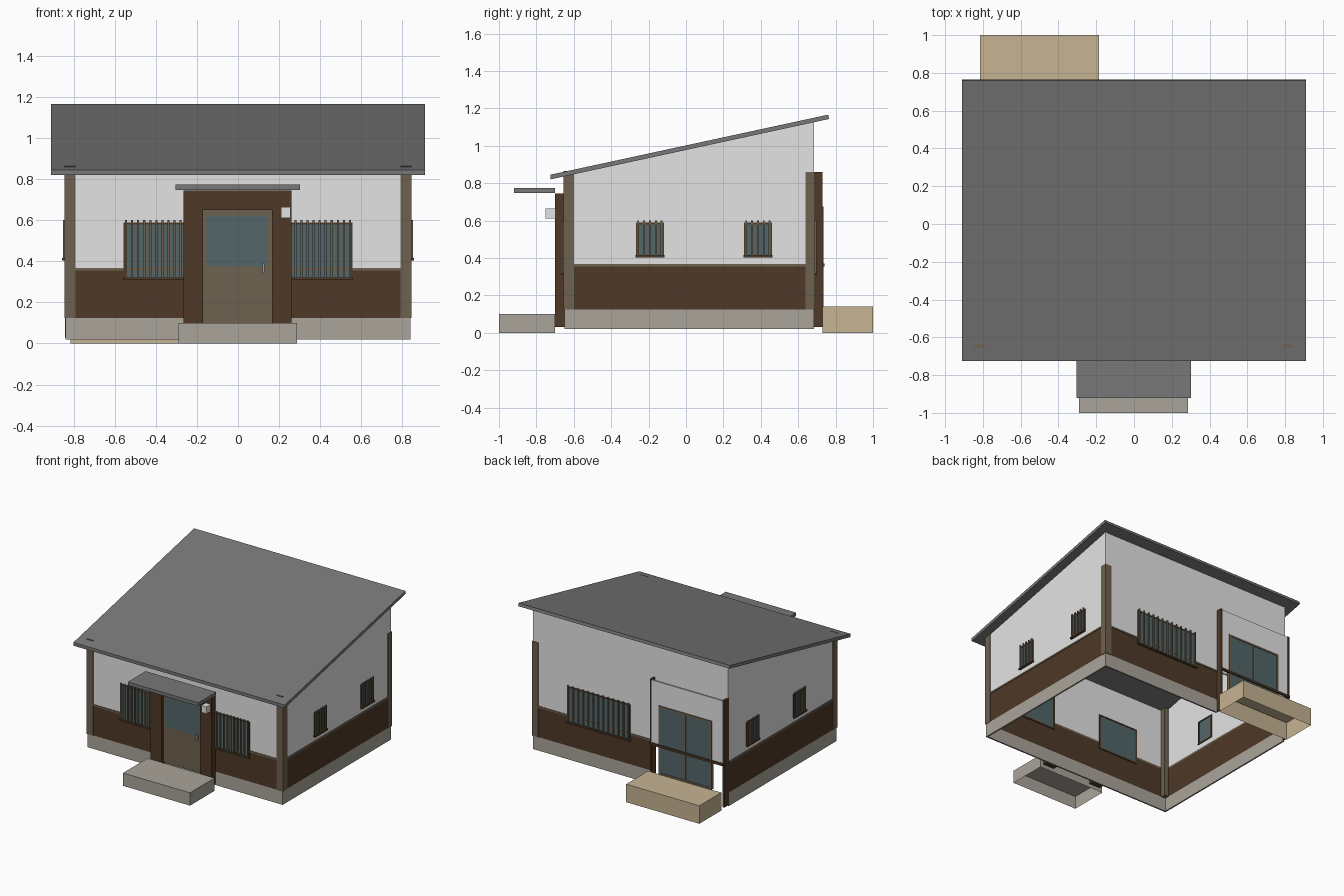
import bpy, bmesh

if "Cube" in bpy.data.objects:
    bpy.data.objects.remove(bpy.data.objects["Cube"])


def material(name, hex_code):
    m = bpy.data.materials.new(name)
    srgb = [int(hex_code[i:i + 2], 16) / 255 for i in (0, 2, 4)]
    m.diffuse_color = [((c + 0.055) / 1.055) ** 2.4 for c in srgb] + [1]
    m.use_nodes = True
    m.node_tree.nodes["Principled BSDF"].inputs["Base Color"].default_value = m.diffuse_color
    return m


WHITE = material("white plaster", "E4E4E4")
ROOF = material("roof grey", "787878")
BROWN = material("dark brown", "4E3927")
WOOD = material("pale brown wood", "6F6250")
GLASS = material("teal glass", "536668")
TAN = material("tan deck", "C6B493")
STONE = material("stone grey", "AAA59B")
METAL = material("handle metal", "A0A0A0")


def finish(name, bm, mat):
    bmesh.ops.recalc_face_normals(bm, faces=bm.faces[:])
    mesh = bpy.data.meshes.new(name)
    bm.to_mesh(mesh)
    bm.free()
    mesh.materials.append(mat)
    ob = bpy.data.objects.new(name, mesh)
    bpy.context.collection.objects.link(ob)
    return ob


def boxes(name, mat, items, open_bottom=False):
    """Mesh of boxes, each given as (x0, x1, y0, y1, z0, z1)."""
    bm = bmesh.new()
    for x0, x1, y0, y1, z0, z1 in items:
        verts = bmesh.ops.create_cube(bm, size=1)["verts"]
        for v in verts:
            v.co = (x1 if v.co.x > 0 else x0,
                    y1 if v.co.y > 0 else y0,
                    z1 if v.co.z > 0 else z0)
    if open_bottom:
        bm.normal_update()
        low = [f for f in bm.faces if f.normal.z < -0.9]
        bmesh.ops.delete(bm, geom=low, context="FACES")
    return finish(name, bm, mat)


def prism(name, mat, profile, x0, x1):
    """Side profile of (y, z) points extruded along x."""
    bm = bmesh.new()
    face = bm.faces.new([bm.verts.new((x0, y, z)) for y, z in profile])
    new = bmesh.ops.extrude_face_region(bm, geom=[face])["geom"]
    for v in new:
        if isinstance(v, bmesh.types.BMVert):
            v.co.x = x1
    return finish(name, bm, mat)


# Main dimensions
X, YF, YB, T = 0.84, -0.65, 0.685, 0.012
Z0, Z1, Z2 = 0.02, 0.125, 0.365
BAY0, BAY1 = -0.84, -0.20        # rear door bay
SLOPE = 0.2155


def under_roof(y):
    return 0.822 + SLOPE * (y + 0.725)


def on_wall(side, u0, u1, d0, d1, z0, z1):
    """Box on a wall: u runs along the wall, d is distance outward."""
    if side == "front":
        return (u0, u1, YF - d1, YF - d0, z0, z1)
    if side == "back":
        return (u0, u1, YB + d0, YB + d1, z0, z1)
    if side == "right":
        return (X + d0, X + d1, u0, u1, z0, z1)
    return (-X - d1, -X - d0, u0, u1, z0, z1)


SPANS = {"front": (-X, X), "back": (BAY1, X),
         "right": (YF + T, YB - T), "left": (YF + T, YB - T)}

# Lower walls: plinth, brown band and ledge, open at the rear bay
for part, mat, z0, z1, d in (("plinth", STONE, Z0, Z1, 0.0),
                             ("brown_band", BROWN, Z1, Z2 - 0.01, 0.0),
                             ("ledge", WOOD, Z2 - 0.01, Z2 + 0.003, 0.004)):
    boxes(part, mat, [on_wall(s, a, b, -T, d, z0, z1)
                      for s, (a, b) in SPANS.items()])

# White upper walls
boxes("front_wall", WHITE, [(-X, X, YF, YF + T, Z2, under_roof(YF))])
boxes("back_wall", WHITE, [(-X, X, YB - T, YB, Z2, under_roof(YB - T))])
side_profile = [(YF, Z2), (YB, Z2), (YB, under_roof(YB)), (YF, under_roof(YF))]
prism("right_wall", WHITE, side_profile, X - T, X)
prism("left_wall", WHITE, side_profile, -X, -X + T)

# Sloping roof slab
prism("roof", ROOF, [(-0.725, 0.82), (0.765, 1.143), (0.76, 1.166), (-0.725, 0.845)],
      -0.91, 0.91)

# Corner posts
boxes("corner_posts", WOOD, [(-0.845, -0.79, -0.655, -0.60, Z1, 0.864),
                             (0.79, 0.845, -0.655, -0.60, Z1, 0.864),
                             (0.79, 0.845, 0.64, 0.69, Z1, 0.86)])


# Barred windows
def window(name, side, u0, u1, z0, z1, bars):
    f = 0.012
    boxes(name + "_glass", GLASS,
          [on_wall(side, u0, u1, -T - 0.003, 0.003, z0, z1 - 0.02)])
    boxes(name + "_frame", BROWN,
          [on_wall(side, u0 - f, u0, -T - 0.006, 0.005, z0, z1 - 0.01),
           on_wall(side, u1, u1 + f, -T - 0.006, 0.005, z0, z1 - 0.01),
           on_wall(side, u0, u1, -T - 0.006, 0.005, z1 - 0.02, z1 - 0.01)])
    boxes(name + "_sill", BROWN,
          [on_wall(side, u0 - 0.015, u1 + 0.015, -T - 0.006, 0.016, z0 - 0.012, z0)])
    step = (u1 - u0) / (bars - 1)
    boxes(name + "_bars", WOOD,
          [on_wall(side, u0 + i * step - 0.005, u0 + i * step + 0.005,
                   0.005, 0.013, z0, z1) for i in range(bars)])


window("front_left_window", "front", -0.545, -0.22, 0.32, 0.60, 12)
window("front_right_window", "front", 0.22, 0.545, 0.32, 0.60, 12)
window("back_window", "back", 0.01, 0.53, 0.32, 0.60, 13)
for s in ("right", "left"):
    window(s + "_front_window", s, -0.255, -0.13, 0.415, 0.60, 5)
    window(s + "_back_window", s, 0.322, 0.447, 0.415, 0.60, 5)

# Front entrance: portal, door, canopy, step and lamp
boxes("front_portal", BROWN, [(-0.265, -0.17, -0.70, YF, 0.03, 0.745),
                              (0.165, 0.26, -0.70, YF, 0.03, 0.745),
                              (-0.17, 0.165, -0.70, YF, 0.65, 0.745)])
boxes("front_door", WOOD, [(-0.17, 0.165, -0.672, YF, 0.09, 0.65)])
boxes("front_door_glass", GLASS, [(-0.153, 0.147, -0.676, -0.67, 0.375, 0.622)])
boxes("front_door_handle", METAL, [(0.119, 0.129, -0.69, -0.672, 0.345, 0.388)])
boxes("canopy", ROOF, [(-0.305, 0.302, -0.92, -0.70, 0.748, 0.774)])
boxes("front_step", STONE, [(-0.29, 0.287, -1.0, -0.70, 0, 0.10)], open_bottom=True)
boxes("wall_lamp", WHITE, [(0.21, 0.255, -0.75, -0.70, 0.61, 0.665)])

# Rear door bay: side posts, panel, rail, glazed door and deck
boxes("bay_posts", BROWN, [(BAY0 - 0.002, BAY0 + 0.014, YB - T, 0.73, 0.03, 0.86),
                           (BAY1 - 0.014, BAY1, YB - T, 0.73, 0.03, 0.86)])
boxes("bay_panel", WHITE, [(BAY0 + 0.014, BAY1 - 0.014, 0.716, 0.728, Z2, 0.855)])
boxes("bay_rail", BROWN, [(BAY0, BAY1, 0.726, 0.74, Z2 - 0.012, Z2 + 0.005)])
D0, D1, DZ0, DZ1, F = -0.72, -0.29, 0.14, 0.66, 0.014
boxes("rear_door_glass", GLASS, [(D0, D1, 0.712, 0.731, DZ0, DZ1)])
boxes("rear_door_frame", WOOD, [(D0 - F, D0, 0.71, 0.735, DZ0, DZ1 + F),
                                (D1, D1 + F, 0.71, 0.735, DZ0, DZ1 + F),
                                (D0, D1, 0.71, 0.735, DZ1, DZ1 + F),
                                (D0, D1, 0.71, 0.735, DZ0, DZ0 + F),
                                (-0.511, -0.499, 0.71, 0.735, DZ0, DZ1)])
boxes("rear_deck", TAN, [(-0.815, -0.185, 0.73, 1.0, 0, 0.14)], open_bottom=True)
